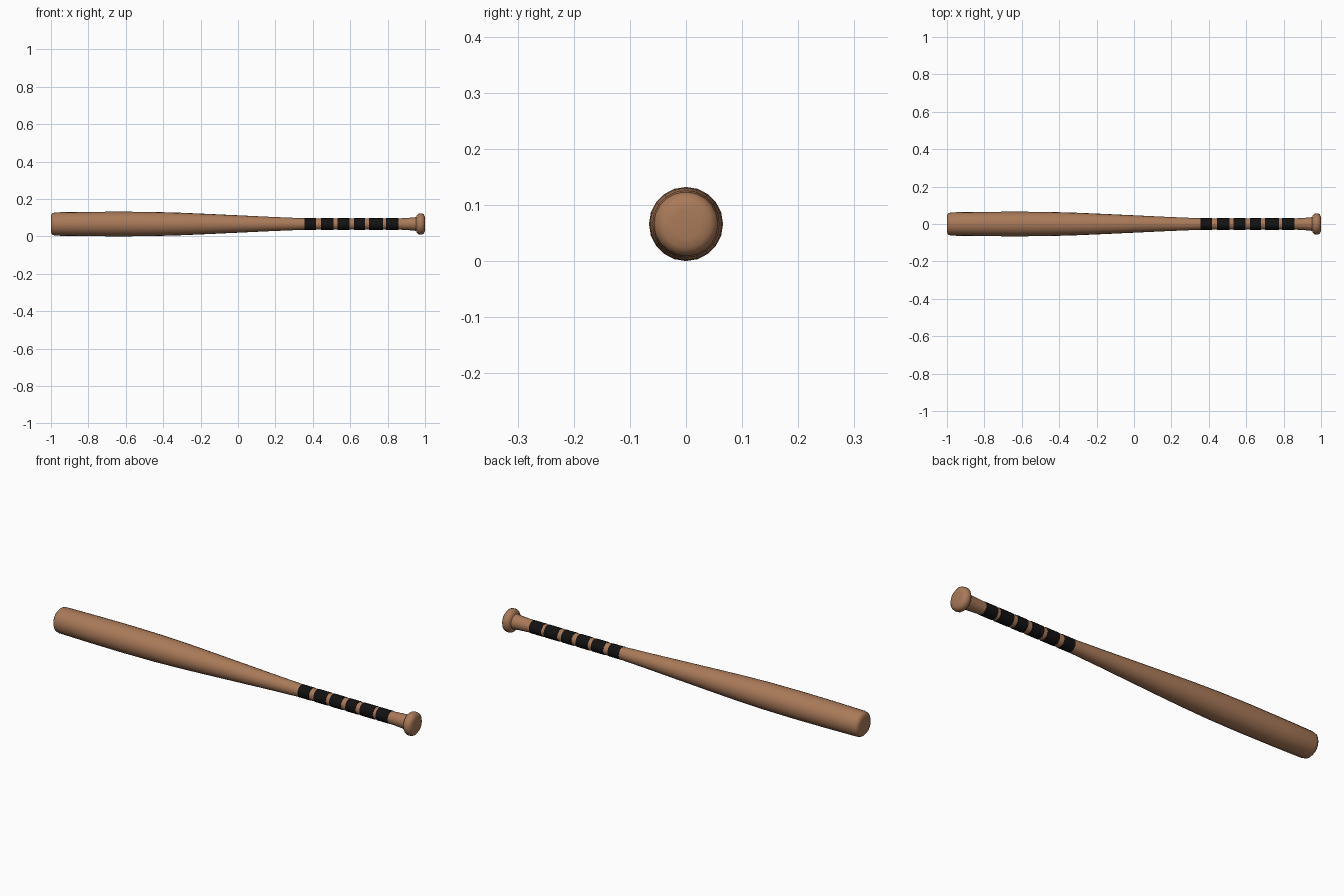
import bpy, bmesh, math

if "Cube" in bpy.data.objects:
    bpy.data.objects.remove(bpy.data.objects["Cube"])

SIDES = 20
AXIS_Z = 0.066


def material(name, rgb):
    m = bpy.data.materials.new(name)
    m.diffuse_color = (*rgb, 1)
    m.use_nodes = True
    m.node_tree.nodes["Principled BSDF"].inputs["Base Color"].default_value = m.diffuse_color
    return m


wood = material("brown wood", (0.40, 0.195, 0.100))
black = material("black tape", (0.006, 0.006, 0.006))


def lathe(name, profile, mat):
    """Revolve (x, radius) points around the long axis, closing both ends."""
    bm = bmesh.new()
    rings = []
    for x, r in profile:
        rings.append([bm.verts.new((x, r * math.sin(a), AXIS_Z + r * math.cos(a)))
                      for a in (2 * math.pi * i / SIDES for i in range(SIDES))])
    for a, b in zip(rings, rings[1:]):
        for i in range(SIDES):
            j = (i + 1) % SIDES
            bm.faces.new((a[i], a[j], b[j], b[i]))
    bm.faces.new(rings[0])
    bm.faces.new(rings[-1])
    bmesh.ops.recalc_face_normals(bm, faces=bm.faces)
    mesh = bpy.data.meshes.new(name)
    bm.to_mesh(mesh)
    bm.free()
    mesh.materials.append(mat)
    obj = bpy.data.objects.new(name, mesh)
    bpy.context.collection.objects.link(obj)
    bpy.ops.object.select_all(action='DESELECT')
    bpy.context.view_layer.objects.active = obj
    obj.select_set(True)
    bpy.ops.object.shade_smooth_by_angle(angle=math.radians(50))


# Wooden body: barrel, taper, handle and knob
lathe("bat_body", [
    (-1.0, 0.030), (-0.998, 0.050), (-0.99, 0.059), (-0.975, 0.0625),
    (-0.80, 0.065), (-0.62, 0.066), (-0.45, 0.0645), (-0.30, 0.060),
    (-0.15, 0.0535), (0.0, 0.0465), (0.18, 0.038), (0.35, 0.0310),
    (0.45, 0.0298), (0.80, 0.0298), (0.87, 0.0305), (0.93, 0.034),
    (0.953, 0.037), (0.957, 0.048), (0.966, 0.056), (0.978, 0.0575),
    (0.990, 0.054), (0.998, 0.043), (1.0, 0.025)], wood)

# Grip tape bands
bands = [(0.355, 0.417), (0.443, 0.511), (0.531, 0.596),
         (0.621, 0.678), (0.700, 0.774), (0.790, 0.857)]
for n, (x0, x1) in enumerate(bands, 1):
    lathe(f"grip_tape_{n}", [(x0, 0.0315), (x1, 0.0315)], black)
